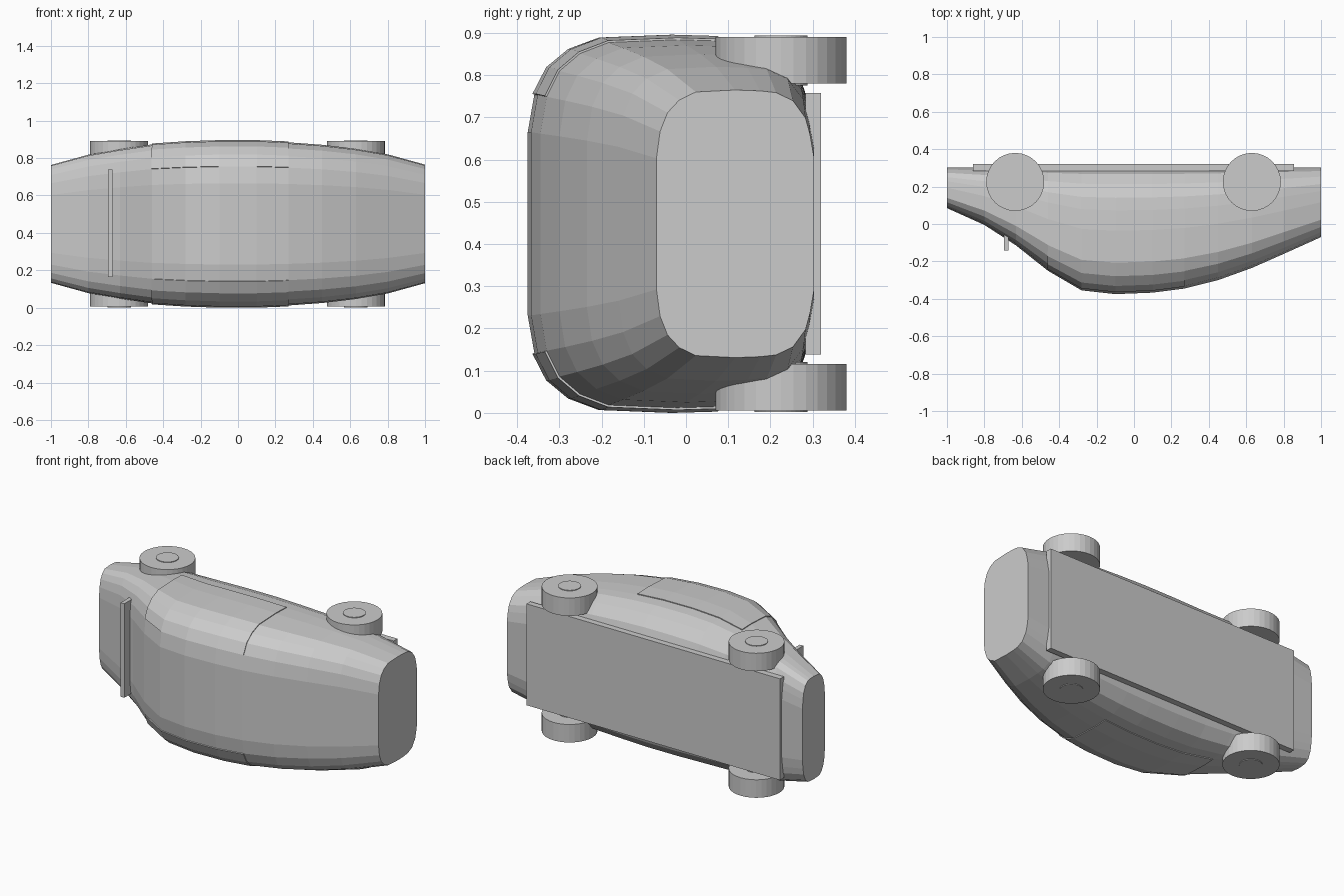
import bpy
import bmesh
from mathutils import Matrix, Vector

cube = bpy.data.objects.get("Cube")
if cube:
    bpy.data.objects.remove(cube)

grey = bpy.data.materials.new("plain grey")
grey.use_nodes = True
colour = (0.6, 0.6, 0.6, 1)
grey.diffuse_color = colour
grey.node_tree.nodes["Principled BSDF"].inputs["Base Color"].default_value = colour

MID_Z = 0.448
FLOOR_Y = 0.303

# Body stations: x, roof y, half width
STATIONS = [(-1, 0.085, 0.315), (-0.8, -0.005, 0.37), (-0.63, -0.115, 0.4),
            (-0.46, -0.25, 0.425), (-0.28, -0.355, 0.437), (-0.1, -0.375, 0.443),
            (0.1, -0.367, 0.443), (0.27, -0.345, 0.436), (0.45, -0.3, 0.423),
            (0.63, -0.235, 0.402), (0.8, -0.16, 0.372), (1, -0.07, 0.317)]

# Half cross-section from roof to floor: depth fraction, width fraction
SECTION = [(0, 0.49), (0.023, 0.69), (0.07, 0.83), (0.145, 0.925), (0.25, 0.985),
           (0.5, 1), (0.66, 0.993), (0.76, 0.98), (0.867, 0.92), (0.947, 0.79),
           (0.975, 0.67), (1, 0.5)]


def make_object(name, bm):
    bmesh.ops.recalc_face_normals(bm, faces=bm.faces)
    mesh = bpy.data.meshes.new(name)
    bm.to_mesh(mesh)
    bm.free()
    mesh.materials.append(grey)
    obj = bpy.data.objects.new(name, mesh)
    bpy.context.collection.objects.link(obj)
    return obj


def point(station, t, v, side):
    x, roof, half = station
    return Vector((x, roof + t * (FLOOR_Y - roof), MID_Z + side * v * half))


def loft(bm, rings, closed):
    loops = [[bm.verts.new(p) for p in ring] for ring in rings]
    count = len(loops[0])
    for a, b in zip(loops, loops[1:]):
        for i in range(count if closed else count - 1):
            j = (i + 1) % count
            bm.faces.new((a[i], a[j], b[j], b[i]))
    return loops


def box(name, low, high):
    low, high = Vector(low), Vector(high)
    bm = bmesh.new()
    size = high - low
    matrix = Matrix.Translation((low + high) / 2) @ Matrix.Diagonal((*size, 1))
    bmesh.ops.create_cube(bm, size=1, matrix=matrix)
    return make_object(name, bm)


def cylinder(bm, centre, radius, depth):
    bmesh.ops.create_cone(bm, cap_ends=True, segments=32, radius1=radius, radius2=radius,
                          depth=depth, matrix=Matrix.Translation(centre))


# Body shell, closed by flat ends
bm = bmesh.new()
rings = []
for s in STATIONS:
    upper = [point(s, t, v, 1) for t, v in SECTION]
    lower = [point(s, t, v, -1) for t, v in reversed(SECTION)]
    rings.append(upper + lower)
loops = loft(bm, rings, True)
bm.faces.new(loops[0])
bm.faces.new(loops[-1])
make_object("body", bm)

# Thin side panels that follow the cabin
cabin = [s for s in STATIONS if -0.5 < s[0] < 0.3]
for side, label in ((1, "left"), (-1, "right")):
    bm = bmesh.new()
    loft(bm, [[point(s, t, v, side) for t, v in SECTION[1:7]] for s in cabin], False)
    bmesh.ops.recalc_face_normals(bm, faces=bm.faces)
    if sum(f.normal.z for f in bm.faces) * side < 0:
        bmesh.ops.reverse_faces(bm, faces=bm.faces)
    panel = make_object(label + "_side_panel", bm)
    if sum(p.normal.z for p in panel.data.polygons) * side < 0:
        panel.data.flip_normals()
    shell = panel.modifiers.new("thickness", "SOLIDIFY")
    shell.thickness = 0.005
    shell.offset = 1

# Floor plate and cross bar
box("floor_plate", (-0.86, 0.283, MID_Z - 0.31), (0.855, 0.32, MID_Z + 0.31))
box("cross_bar", (-0.695, -0.142, 0.165), (-0.67, -0.06, 0.74))

# Wheels with hubs showing on both faces
for x, end in ((-0.635, "front"), (0.63, "rear")):
    for side, label in ((1, "upper"), (-1, "lower")):
        centre = (x, 0.225, MID_Z + side * 0.387)
        bm = bmesh.new()
        cylinder(bm, centre, 0.155, 0.11)
        make_object(f"{end}_{label}_wheel", bm)
        bm = bmesh.new()
        cylinder(bm, centre, 0.063, 0.118)
        make_object(f"{end}_{label}_hub", bm)
